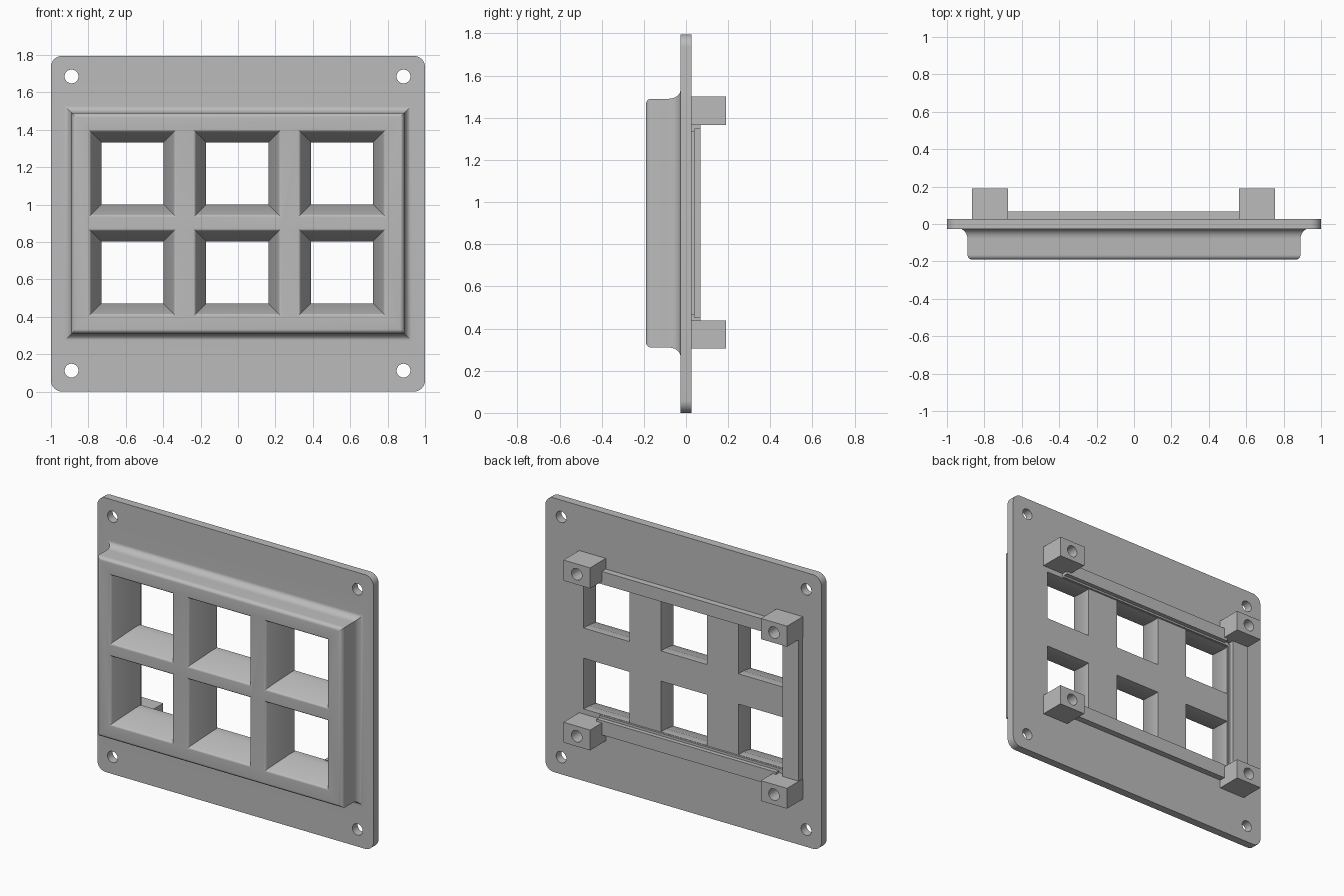
import bpy, bmesh, math
from mathutils import Matrix

if "Cube" in bpy.data.objects:
    bpy.data.objects.remove(bpy.data.objects["Cube"], do_unlink=True)

grey = bpy.data.materials.new("light_grey")
grey.use_nodes = True
GREY = (0.5, 0.5, 0.5, 1)
grey.diffuse_color = GREY
grey.node_tree.nodes["Principled BSDF"].inputs["Base Color"].default_value = GREY


def finish(name, bm):
    bmesh.ops.recalc_face_normals(bm, faces=bm.faces)
    mesh = bpy.data.meshes.new(name)
    bm.to_mesh(mesh)
    bm.free()
    mesh.materials.append(grey)
    ob = bpy.data.objects.new(name, mesh)
    bpy.context.collection.objects.link(ob)
    return ob


def box(name, x0, x1, y0, y1, z0, z1, corner=0):
    bm = bmesh.new()
    bmesh.ops.create_cube(bm, size=1)
    for v in bm.verts:
        v.co.x = x0 if v.co.x < 0 else x1
        v.co.y = y0 if v.co.y < 0 else y1
        v.co.z = z0 if v.co.z < 0 else z1
    if corner:
        edges = [e for e in bm.edges if abs(e.verts[0].co.y - e.verts[1].co.y) > 1e-4]
        bmesh.ops.bevel(bm, geom=edges, offset=corner, segments=8, profile=0.5, affect='EDGES')
    return finish(name, bm)


def loft(name, cx, cz, rings):
    """Stack of rectangles (half width, half height, y), capped at both ends."""
    bm = bmesh.new()
    loops = [[bm.verts.new((cx + sx * w, y, cz + sz * h))
              for sx, sz in ((-1, -1), (1, -1), (1, 1), (-1, 1))] for w, h, y in rings]
    for a, b in zip(loops, loops[1:]):
        for i in range(4):
            j = (i + 1) % 4
            bm.faces.new((a[i], a[j], b[j], b[i]))
    bm.faces.new(loops[0])
    bm.faces.new(loops[-1])
    return finish(name, bm)


def rod(name, x, z, r, y0, y1):
    bm = bmesh.new()
    place = Matrix.Translation((x, (y0 + y1) / 2, z)) @ Matrix.Rotation(math.pi / 2, 4, 'X')
    bmesh.ops.create_cone(bm, cap_ends=True, segments=32, radius1=r, radius2=r,
                          depth=y1 - y0, matrix=place)
    return finish(name, bm)


def combine(target, tool, operation):
    mod = target.modifiers.new("combine", 'BOOLEAN')
    mod.operation, mod.solver, mod.object = operation, 'EXACT', tool
    bpy.context.view_layer.objects.active = target
    bpy.ops.object.modifier_apply(modifier=mod.name)
    bpy.data.objects.remove(tool, do_unlink=True)


def smooth(ob):
    bpy.ops.object.select_all(action='DESELECT')
    ob.select_set(True)
    bpy.context.view_layer.objects.active = ob
    bpy.ops.object.shade_smooth_by_angle(angle=math.radians(30))


T = 0.027      # half plate thickness
DEPTH = 0.19   # reach of panel front and post backs
quarter = [i / 6 * math.pi / 2 for i in range(7)]

# Mounting plate with rounded corners
plate = box("face_plate", -1, 1, -T, T, 0, 1.795, corner=0.06)

# Raised panel: rounded front edge, straight wall, flared foot
W, H, R = 0.89, 0.59, 0.025
rings = [(W - R + R * math.sin(a), H - R + R * math.sin(a), -DEPTH + R - R * math.cos(a))
         for a in quarter]
F, FY = 0.042, 0.055
rings += [(W + F - F * math.cos(a), H + F - F * math.cos(a), -T - FY + FY * math.sin(a) + 0.001)
          for a in quarter]
rings.append((W + F, H + F, 0))
combine(plate, loft("panel", 0, 0.9, rings), 'UNION')

# Six tapered windows with softened front edges
OUT, IN, SOFT = 0.236, 0.166, 0.016
window = [(OUT, OUT, -DEPTH - 0.02)]
window += [(OUT - SOFT * math.sin(a), OUT - SOFT * math.sin(a),
            -DEPTH + SOFT * (1 - math.cos(a))) for a in quarter[:-1]]
window += [(IN, IN, -T), (IN, IN, T + 0.05)]
for cx in (-0.565, -0.004, 0.556):
    for cz in (0.637, 1.167):
        combine(plate, loft("window_cutter", cx, cz, window), 'DIFFERENCE')

# Corner screw holes
for x in (-0.89, 0.885):
    for z in (0.112, 1.685):
        combine(plate, rod("hole_cutter", x, z, 0.037, -0.1, 0.1), 'DIFFERENCE')
smooth(plate)

# Rear posts with blind screw holes
for side, x0, x1 in (("right", -0.865, -0.675), ("left", 0.562, 0.755)):
    for level, z0, z1 in (("lower", 0.305, 0.438), ("upper", 1.365, 1.5)):
        post = box(f"{level}_{side}_post", x0, x1, T - 0.003, DEPTH, z0, z1)
        hole = rod("post_hole_cutter", (x0 + x1) / 2, (z0 + z1) / 2, 0.038, 0.05, 0.25)
        combine(post, hole, 'DIFFERENCE')
        smooth(post)

# Rear rails on three sides, each with a low inner step
RAIL, STEP = 0.068, 0.04
box("upper_rail", -0.7, 0.6, T - 0.002, RAIL, 1.347, 1.43)
box("lower_rail", -0.7, 0.6, T - 0.002, RAIL, 0.36, 0.453)
box("side_rail", -0.862, -0.745, T - 0.002, RAIL, 0.4, 1.4)
box("upper_rail_step", -0.73, 0.6, T - 0.002, STEP, 1.335, 1.36)
box("lower_rail_step", -0.73, 0.6, T - 0.002, STEP, 0.44, 0.469)
box("side_rail_step", -0.75, -0.732, T - 0.002, STEP, 0.45, 1.35)
